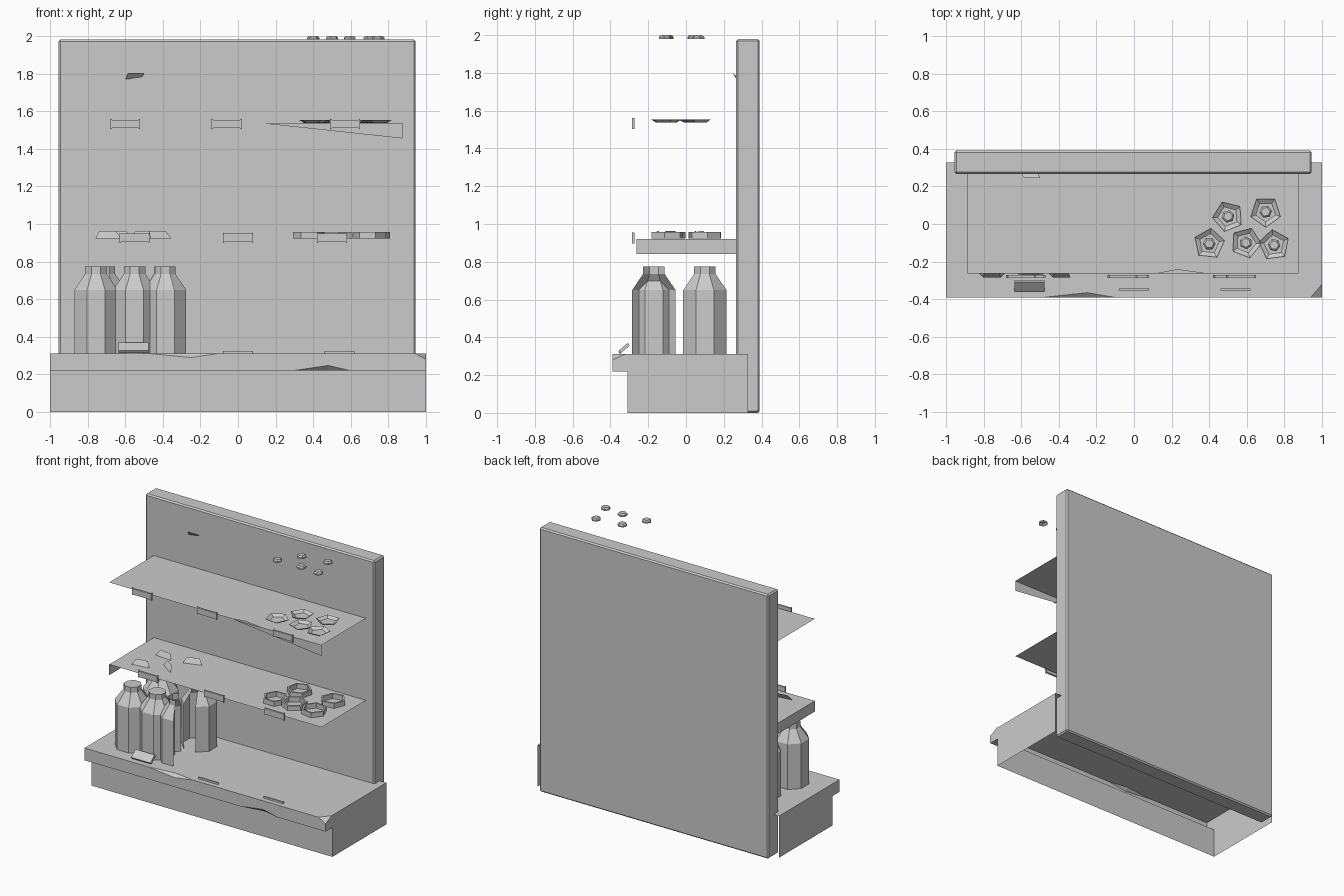
import bpy, bmesh, math
from mathutils import Matrix, Vector

if "Cube" in bpy.data.objects:
    bpy.data.objects.remove(bpy.data.objects["Cube"])


def make(name, verts, faces, loc=(0, 0, 0), rot=(0, 0, 0)):
    me = bpy.data.meshes.new(name)
    me.from_pydata(verts, [], faces)
    me.update()
    ob = bpy.data.objects.new(name, me)
    ob.location = loc
    ob.rotation_euler = rot
    bpy.context.collection.objects.link(ob)
    return ob


def lathe(name, profile, sides, loc, turn=0.0, cap=False, keep=None):
    """Open faceted revolve of (radius, z) points; keep(x, y) filters facets."""
    verts, faces = [], []
    for r, z in profile:
        for i in range(sides):
            a = turn + math.tau * i / sides
            verts.append((r * math.cos(a), r * math.sin(a), z))
    for k in range(len(profile) - 1):
        for i in range(sides):
            a = turn + math.tau * (i + 0.5) / sides
            if keep and not keep(math.cos(a), math.sin(a)):
                continue
            j = (i + 1) % sides
            b, t = k * sides, (k + 1) * sides
            faces.append((b + i, b + j, t + j, t + i))
    if cap:
        n = (len(profile) - 1) * sides
        faces.append(tuple(range(n, n + sides)))
    return make(name, verts, faces, loc, rot=(0, 0, 0))


# Back panel with slightly bevelled edges
bm = bmesh.new()
bmesh.ops.create_cube(bm, size=1, matrix=Matrix.Translation((-0.005, 0.328, 0.99))
                      @ Matrix.Diagonal((1.9, 0.124, 1.98, 1)))
me = bpy.data.meshes.new("back_panel")
bm.to_mesh(me)
bm.free()
panel = bpy.data.objects.new("back_panel", me)
bpy.context.collection.objects.link(panel)
bev = panel.modifiers.new("bevel", 'BEVEL')
bev.width = 0.01
bev.segments = 1

# Base: hollow plinth with an overhanging, chipped front lip
F, K, B, T, L = -0.39, -0.31, 0.328, 0.312, 0.22
v = [(-1, F, T), (-.48, F, T), (-.25, -.365, T), (-.10, F, T), (.94, F, T), (1, -.32, T),
     (1, B, T), (-1, B, T),                                    # 0-7 top outline
     (-.25, F, .29), (1, F, .28),                              # 8-9 chip points
     (1, F, L), (.60, F, L), (.48, F, .248), (.29, F, L), (-1, F, L),   # 10-14 lip bottom
     (1, K, L), (-1, K, L), (1, K, 0), (-1, K, 0), (1, B, 0), (-1, B, 0), (.48, -.36, L)]
f = [(0, 1, 2, 3, 4, 5, 6, 7), (1, 8, 2), (8, 3, 2), (4, 9, 5),
     (0, 14, 13, 12, 11, 10, 9, 4, 3, 8, 1),
     (14, 16, 15, 10, 11, 21, 13), (13, 21, 12), (21, 11, 12),
     (16, 18, 17, 15), (9, 10, 15, 17, 19, 6, 5), (0, 7, 20, 18, 16, 14)]
make("plinth_base", v, f)

# Shelves: thin sheets with the surviving trim pieces
XL, XR, YF, YB = -0.885, 0.875, -0.262, 0.268
make("upper_shelf",
     [(XL, YF, 1.535), (.13, YF, 1.535), (.23, -.243, 1.535), (.37, YF, 1.535),
      (XR, YF, 1.535), (XR, YB, 1.535), (XL, YB, 1.535), (XR, YF, 1.455)],
     [(0, 1, 2, 3, 4, 5, 6), (1, 7, 4)])
make("lower_shelf",
     [(XL, YF, .92), (XR, YF, .92), (XR, YB, .92), (XL, YB, .92), (XL, YF, .84), (XL, YB, .84)],
     [(0, 1, 2, 3), (0, 3, 5, 4)])


# Ticket holders: flared plates, extruded
def ticket(name, loc, tilt=0.0, h=0.029, depth=0.014, waist=0.022):
    o = [(-.08, -h), (-.07, -waist), (.07, -waist), (.08, -h),
         (.08, h), (.07, waist), (-.07, waist), (-.08, h)]
    verts = [(x, y, z) for y in (-depth / 2, depth / 2) for x, z in o]
    faces = [tuple(range(8)), tuple(range(15, 7, -1))]
    faces += [(i, i + 8, (i + 1) % 8 + 8, (i + 1) % 8) for i in range(8)]
    make(name, verts, faces, loc, (tilt, 0, 0))


for x in (-0.60, -0.06, 0.57):
    ticket("upper_ticket_holder", (x, -0.279, 1.532))
for x in (-0.55, 0.0, 0.50):
    ticket("lower_ticket_holder", (x, -0.279, 0.927))
ticket("base_ticket_holder", (-0.555, -0.328, 0.342), math.radians(-50), 0.033, 0.018, 0.033)
for x in (0.0, 0.54):
    ticket("base_ticket_strip", (x, -0.348, 0.319), 0, 0.007, 0.01, 0.007)

# Bottles on the base: eight-sided, some of them partly open
bottle = [(.124, .312), (.124, .65), (.062, .735), (.062, .775)]
for x, y in ((-.755, -.17), (-.55, -.17)):
    lathe("bottle", bottle, 8, (x, y, 0), math.radians(22.5), cap=True)
lathe("bottle_open_front", bottle, 8, (-.385, -.17, 0), math.radians(22.5),
      keep=lambda cx, cy: cx < 0.3 and cy < 0.8)
lathe("bottle_rear", bottle, 8, (-.71, .10, 0), math.radians(22.5), cap=True)
lathe("bottle_open_rear", bottle, 8, (-.39, .10, 0), math.radians(22.5),
      keep=lambda cx, cy: cy > -0.8)


# Loose slanted facets on the lower shelf and on the back panel
def facet(name, loc, turn, wide=.068, narrow=.045, lean=.022, h=.038):
    make(name, [(-wide, 0, 0), (wide, 0, 0), (narrow, lean, h), (-narrow, lean, h)],
         [(0, 1, 2, 3)], loc, (0, 0, math.radians(turn)))


for x, y, turn in ((-.69, -.17, 8), (-.64, .03, -5), (-.42, .06, 18), (-.52, -.10, -35)):
    facet("tray_facet", (x, y, .924), turn)
make("wall_facet", [(-.60, .27, 1.765), (-.51, .27, 1.78), (-.50, .245, 1.80), (-.585, .245, 1.80)],
     [(0, 1, 2, 3)])

# Jar parts on the right: lower rings, upper dishes and floating lids
lower = ((.38, -.10), (.44, .10), (.53, -.09), (.70, -.10), (.72, .10))
for i, (x, y) in enumerate(lower):
    lathe("jar_ring", [(.088, .922), (.088, .958), (.074, .958), (.074, .922)], 6,
          (x, y, 0), 0.3 * i)
upper = ((.40, -.105), (.50, .04), (.595, -.10), (.745, -.112), (.70, .065))
for i, (x, y) in enumerate(upper):
    lathe("jar_dish", [(.055, 1.538), (.083, 1.554)], 5, (x, y, 0), 0.2 + 0.5 * i)
    lathe("jar_lid", [(.034, 1.98), (.034, 1.99), (.024, 2.0)], 6, (x, y, 0), 0.3 * i, cap=True)
